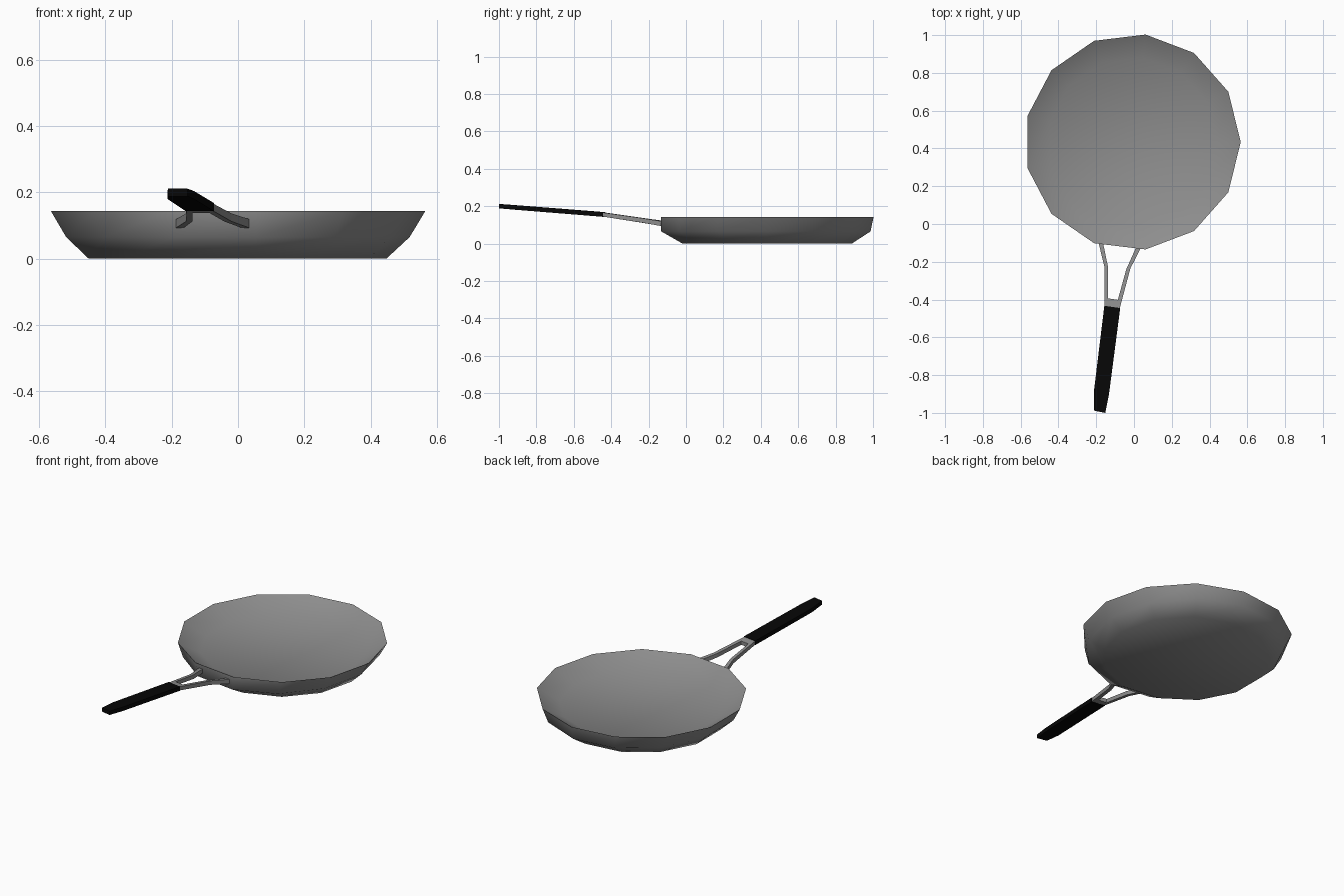
import bpy, bmesh, math

if "Cube" in bpy.data.objects:
    bpy.data.objects.remove(bpy.data.objects["Cube"])


def material(name, c):
    m = bpy.data.materials.new(name)
    m.diffuse_color = (c, c, c, 1)
    m.use_nodes = True
    m.node_tree.nodes["Principled BSDF"].inputs["Base Color"].default_value = m.diffuse_color
    return m


def make_object(name, bm, mat, smooth):
    me = bpy.data.meshes.new(name)
    for f in bm.faces:
        f.smooth = smooth
    bm.to_mesh(me)
    bm.free()
    me.materials.append(mat)
    ob = bpy.data.objects.new(name, me)
    bpy.context.collection.objects.link(ob)
    return ob


def loft_bar(name, sections, mat):
    """Rectangular bar through sections (left xy, right xy, bottom z, top z)."""
    bm = bmesh.new()
    rings = []
    for (lx, ly), (rx, ry), z0, z1 in sections:
        pts = [(lx, ly, z0), (rx, ry, z0), (rx, ry, z1), (lx, ly, z1)]
        rings.append([bm.verts.new(p) for p in pts])
    for a, b in zip(rings, rings[1:]):
        for i in range(4):
            j = (i + 1) % 4
            bm.faces.new((a[i], a[j], b[j], b[i]))
    bm.faces.new(rings[0])
    bm.faces.new(rings[-1])
    bmesh.ops.recalc_face_normals(bm, faces=bm.faces)
    return make_object(name, bm, mat, False)


def dish(name, profile, flip, mat):
    """13-sided smooth dish through rings (x radius, y radius, y centre, z)."""
    sides, cx = 13, -0.008
    bm = bmesh.new()
    rings = []
    for rx, ry, cy, z in profile:
        rings.append([bm.verts.new((cx + rx * math.cos(2 * math.pi * i / sides),
                                    cy + ry * math.sin(2 * math.pi * i / sides), z))
                      for i in range(sides)])
    for a, b in zip(rings, rings[1:]):
        for i in range(sides):
            j = (i + 1) % sides
            bm.faces.new((a[i], a[j], b[j], b[i]))
    bm.faces.new(rings[0][::-1])
    if flip:
        bmesh.ops.reverse_faces(bm, faces=bm.faces)
    return make_object(name, bm, mat, True)


steel = material("grey steel", 0.27)
black = material("black grip", 0.002)

# Pan: outer shell, slightly oval at mid height, and shallower cooking surface
CY = 0.434
dish("pan_outside", [(0.456, 0.456, CY, 0.0), (0.526, 0.564, 0.427, 0.065),
                     (0.573, 0.573, CY, 0.143)], False, steel)
dish("pan_inside", [(0.45, 0.45, CY, 0.075), (0.573, 0.573, CY, 0.143)], True, steel)

# Forked bracket: two bent prongs joined by a bridge
loft_bar("left_prong", [
    ((-0.187, -0.102), (-0.163, -0.104), 0.093, 0.119),
    ((-0.157, -0.225), (-0.138, -0.225), 0.112, 0.136),
    ((-0.155, -0.435), (-0.137, -0.435), 0.144, 0.166)], steel)
loft_bar("right_prong", [
    ((0.010, -0.126), (0.034, -0.130), 0.093, 0.119),
    ((-0.041, -0.24), (-0.019, -0.235), 0.112, 0.136),
    ((-0.097, -0.443), (-0.075, -0.445), 0.144, 0.166)], steel)
loft_bar("bridge", [
    ((-0.145, -0.393), (-0.08, -0.402), 0.138, 0.160),
    ((-0.150, -0.436), (-0.078, -0.445), 0.144, 0.166)], steel)

# Grip: slightly rising black bar with a tapered end
loft_bar("grip", [
    ((-0.157, -0.433), (-0.073, -0.445), 0.143, 0.168),
    ((-0.213, -0.893), (-0.133, -0.905), 0.180, 0.204),
    ((-0.211, -0.988), (-0.152, -1.0), 0.188, 0.211)], black)
